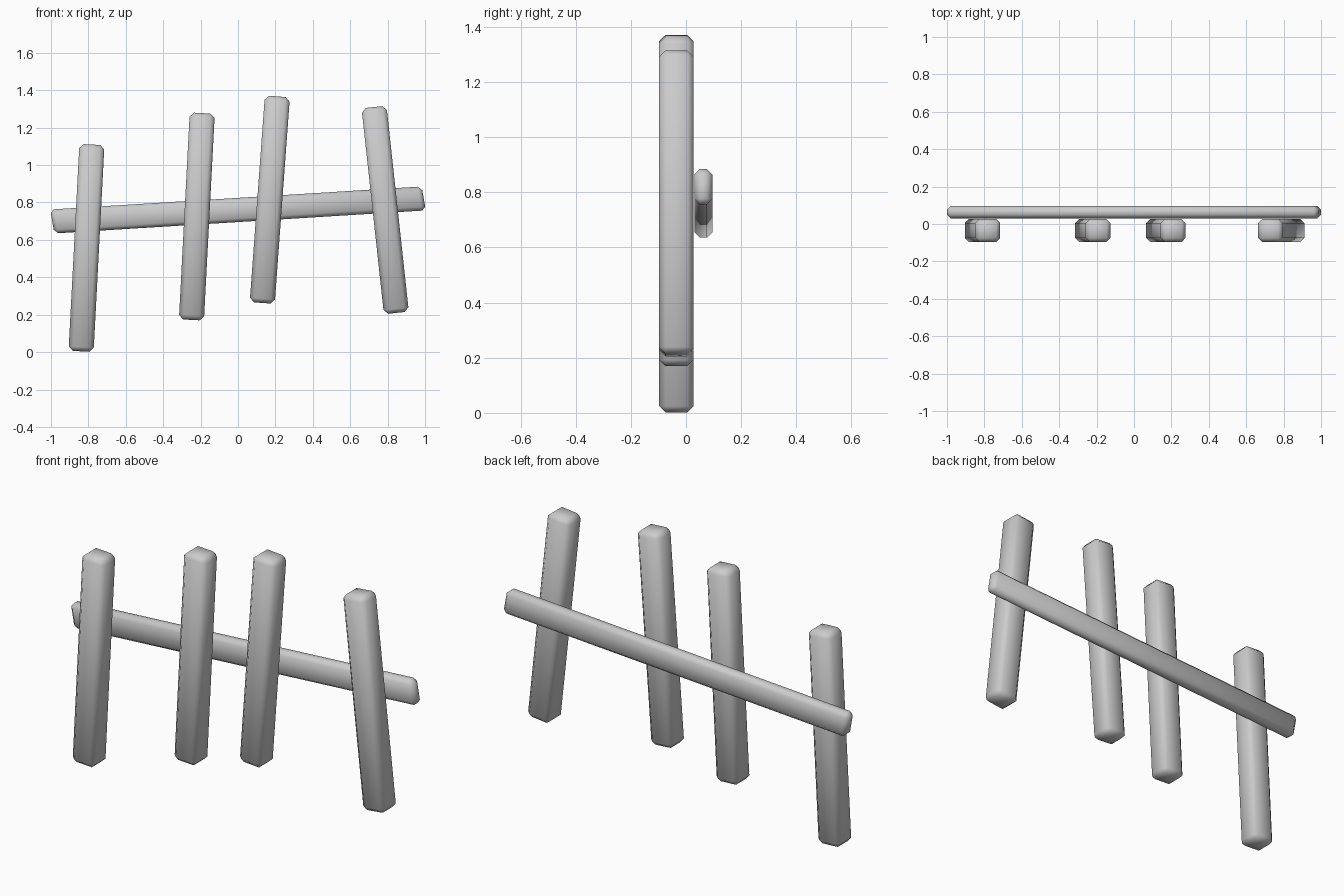
import bpy, bmesh, math
from mathutils import Matrix, Vector

if "Cube" in bpy.data.objects:
    bpy.data.objects.remove(bpy.data.objects["Cube"])


def beam(name, centre, size, angle, shear=0.0, bevel=0.023):
    """Chamfered beam, optionally sheared along x, tilted about y (clockwise from the front)."""
    bm = bmesh.new()
    bmesh.ops.create_cube(bm, size=1.0)
    for v in bm.verts:
        v.co = Vector(v.co[i] * size[i] for i in range(3))
        v.co.x += shear * v.co.z
    bmesh.ops.bevel(bm, geom=bm.edges[:], offset=bevel, segments=1,
                    profile=0.5, affect='EDGES')
    bm.transform(Matrix.Rotation(math.radians(angle), 4, 'Y'))
    for f in bm.faces:
        f.smooth = True
    mesh = bpy.data.meshes.new(name)
    bm.to_mesh(mesh)
    bm.free()
    obj = bpy.data.objects.new(name, mesh)
    obj.location = centre
    bpy.context.collection.objects.link(obj)
    return obj


# Leaning fence posts: x, z of the centre and lean in degrees
posts = [(-0.81, 0.557, 3.0), (-0.22, 0.725, 3.0),
         (0.17, 0.815, 4.2), (0.787, 0.76, -6.2)]
for i, (x, z, lean) in enumerate(posts, 1):
    beam(f"fence_post_{i}", (x, -0.035, z), (0.134, 0.125, 1.107), lean)

# Sloping back rail with slanted ends
beam("fence_rail", (0, 0.063, 0.76), (1.99, 0.066, 0.129), -3.55, shear=-0.115, bevel=0.02)
